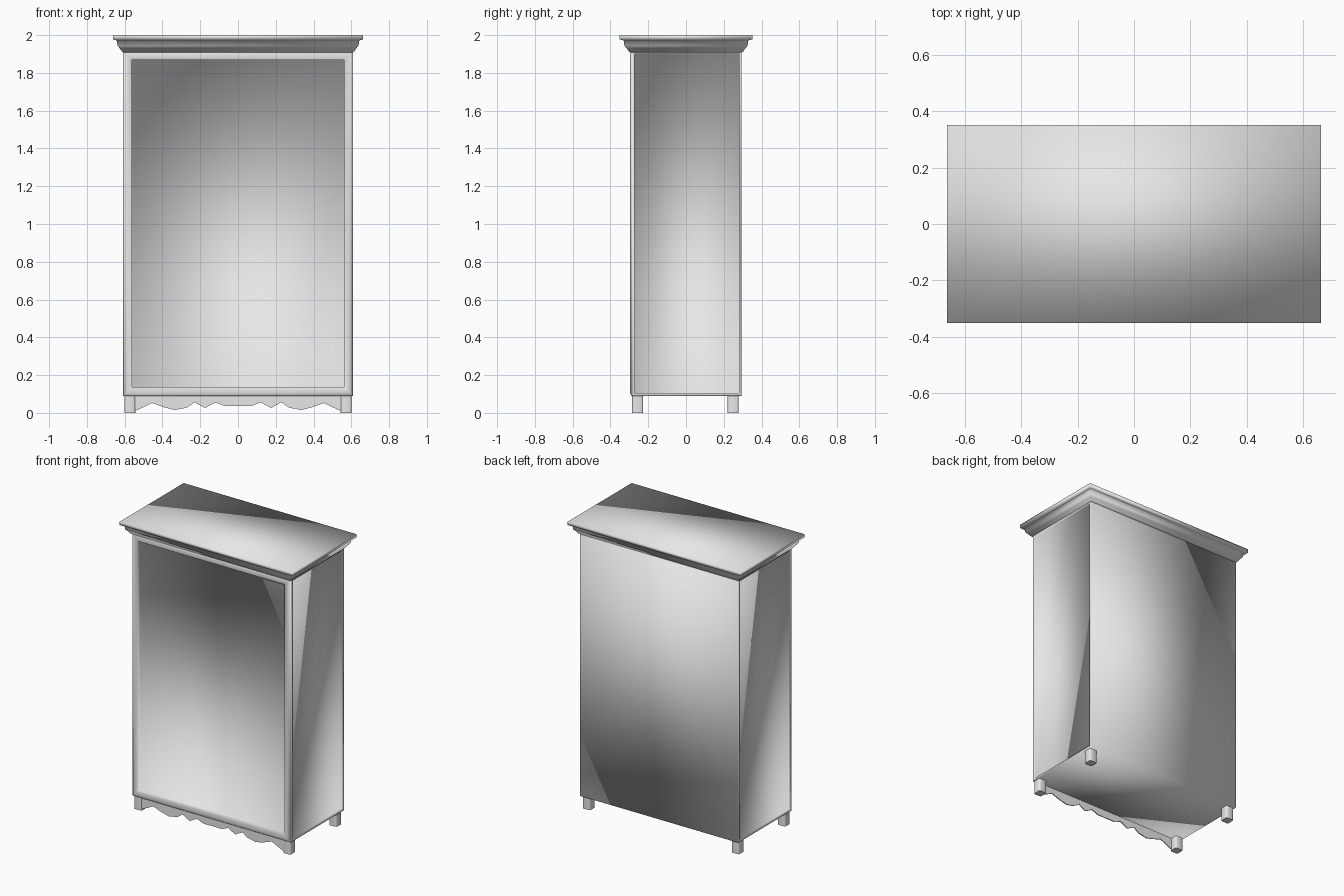
import bpy
import bmesh
from mathutils import Vector, Matrix

if "Cube" in bpy.data.objects:
    bpy.data.objects.remove(bpy.data.objects["Cube"], do_unlink=True)

GREY = (0.8, 0.8, 0.8, 1.0)
paint = bpy.data.materials.new("light_grey")
paint.use_nodes = True
paint.diffuse_color = GREY
paint.node_tree.nodes["Principled BSDF"].inputs["Base Color"].default_value = GREY


def finish(bm, name, angle=None):
    """Turn a bmesh into a painted object; smooth fully, or only below an angle."""
    bmesh.ops.recalc_face_normals(bm, faces=bm.faces)
    mesh = bpy.data.meshes.new(name)
    bm.to_mesh(mesh)
    bm.free()
    mesh.materials.append(paint)
    obj = bpy.data.objects.new(name, mesh)
    bpy.context.collection.objects.link(obj)
    bpy.ops.object.select_all(action="DESELECT")
    obj.select_set(True)
    bpy.context.view_layer.objects.active = obj
    if angle is None:
        bpy.ops.object.shade_smooth()
    else:
        bpy.ops.object.shade_smooth_by_angle(angle=angle)
    return obj


def box(low, high):
    low, high = Vector(low), Vector(high)
    bm = bmesh.new()
    place = Matrix.Translation((low + high) / 2) @ Matrix.Diagonal((high - low).to_4d())
    bmesh.ops.create_cube(bm, size=1, matrix=place)
    bm.normal_update()
    return bm


def mould(bm, direction, steps):
    """Inset the face that points in a direction, once per (width, depth) step."""
    face = max(bm.faces, key=lambda f: f.normal.dot(direction) * f.calc_area())
    for width, depth in steps:
        bmesh.ops.inset_region(bm, faces=[face], thickness=width, depth=depth,
                               use_even_offset=True)


# Cabinet body: rounded front frame, thin side frames, recessed panels, plain back
body = box((-0.608, -0.287, 0.09), (0.608, 0.295, 1.915))
mould(body, Vector((0, -1, 0)),
      [(0.008, 0.007), (0.014, 0.003), (0.014, -0.003), (0.01, 0.0), (0.0005, -0.02)])
for side in (-1, 1):
    mould(body, Vector((side, 0, 0)), [(0.014, 0.0), (0.0005, -0.01)])
finish(body, "cabinet_body")

# Stepped cornice, wrapped around all four sides: (overhang, height)
profile = [(0.0, 1.908), (0.008, 1.915), (0.018, 1.93), (0.03, 1.943),
           (0.033, 1.968), (0.04, 1.974), (0.055, 1.977), (0.055, 2.0)]
cornice = bmesh.new()
rings = []
for out, z in profile:
    x, y = 0.608 + out, 0.296 + out
    rings.append([cornice.verts.new(p) for p in
                  ((-x, -y, z), (x, -y, z), (x, y, z), (-x, y, z))])
for lower, upper in zip(rings, rings[1:]):
    for i in range(4):
        j = (i + 1) % 4
        cornice.faces.new((lower[i], lower[j], upper[j], upper[i]))
cornice.faces.new(rings[0])
cornice.faces.new(rings[-1])
finish(cornice, "cornice")

# Four square feet with softened upright corners
for depth_name, y in (("front", -0.256), ("back", 0.25)):
    for side_name, x in (("right", -0.572), ("left", 0.572)):
        foot = box((x - 0.029, y - 0.029, 0), (x + 0.029, y + 0.029, 0.1))
        upright = [e for e in foot.edges
                   if abs(e.verts[0].co.z - e.verts[1].co.z) > 0.05]
        bmesh.ops.bevel(foot, geom=upright, offset=0.01, segments=2,
                        profile=0.5, affect="EDGES")
        finish(foot, f"{depth_name}_{side_name}_foot", angle=1.0)

# Thin scalloped apron between the front feet, mirrored about the centre
half = [(0.0, 0.037), (0.07, 0.036), (0.12, 0.056), (0.175, 0.026), (0.23, 0.056),
        (0.27, 0.028), (0.335, 0.015), (0.4, 0.032), (0.455, 0.052), (0.5, 0.03),
        (0.55, 0.008)]
edge = [(-x, z) for x, z in reversed(half[1:])] + half
apron = bmesh.new()
strips = [[apron.verts.new((x, -0.28, top or z)) for x, z in edge] for top in (0, 0.095)]
sheet = [apron.faces.new((strips[0][i], strips[0][i + 1], strips[1][i + 1], strips[1][i]))
         for i in range(len(edge) - 1)]
grown = bmesh.ops.extrude_face_region(apron, geom=sheet, use_keep_orig=True)
moved = [v for v in grown["geom"] if isinstance(v, bmesh.types.BMVert)]
bmesh.ops.translate(apron, verts=moved, vec=(0, 0.006, 0))
finish(apron, "front_apron", angle=0.9)
